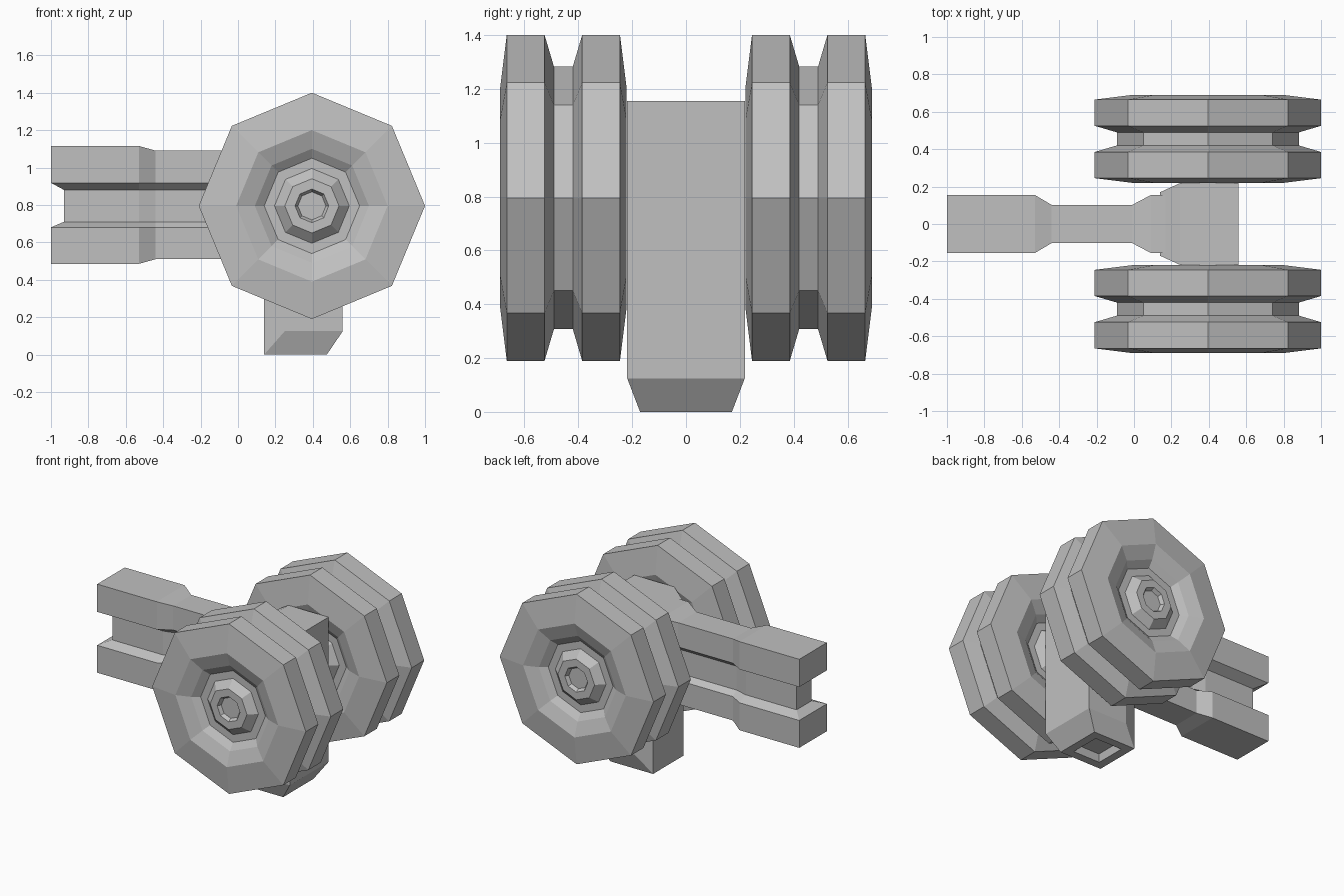
import bpy, bmesh, math
from mathutils import Vector

cube = bpy.data.objects.get("Cube")
if cube:
    bpy.data.objects.remove(cube, do_unlink=True)

grey = bpy.data.materials.new("plain_grey")
grey.use_nodes = True
colour = (0.53, 0.53, 0.53, 1)
grey.diffuse_color = colour
grey.node_tree.nodes["Principled BSDF"].inputs["Base Color"].default_value = colour


def finish(bm, name):
    """Turn a bmesh into a flat shaded grey object."""
    bmesh.ops.recalc_face_normals(bm, faces=bm.faces[:])
    mesh = bpy.data.meshes.new(name)
    bm.to_mesh(mesh)
    bm.free()
    mesh.materials.append(grey)
    obj = bpy.data.objects.new(name, mesh)
    bpy.context.collection.objects.link(obj)
    return obj


# Wheels: half profile (radius, distance from wheel centre), mirrored and spun
WHEEL_X, WHEEL_Z, WHEEL_Y, SIDES = 0.395, 0.795, 0.455, 8
HALF = [(0, 0.19), (0.075, 0.19), (0.09, 0.215), (0.145, 0.215), (0.20, 0.165),
        (0.255, 0.165), (0.305, 0.20), (0.405, 0.235), (0.605, 0.21),
        (0.605, 0.07), (0.487, 0.035)]
PROFILE = HALF + [(r, -d) for r, d in reversed(HALF)]


def wheel(name, y):
    bm = bmesh.new()
    verts = [bm.verts.new((WHEEL_X, y + d, WHEEL_Z + r)) for r, d in PROFILE]
    edges = [bm.edges.new(pair) for pair in zip(verts, verts[1:])]
    bmesh.ops.spin(bm, geom=verts + edges, cent=(WHEEL_X, y, WHEEL_Z),
                   axis=(0, 1, 0), angle=math.tau, steps=SIDES, use_merge=True)
    bmesh.ops.remove_doubles(bm, verts=bm.verts[:], dist=0.0005)
    finish(bm, name)


wheel("front_wheel", -WHEEL_Y)
wheel("back_wheel", WHEEL_Y)

# Upright post: full-width block with mitred bottom and rear edges
bm = bmesh.new()
WIDE = [(0.25, 0.125), (0.56, 0.125), (0.56, 1.155), (0.245, 1.155)]
NARROW = [(0.14, 0), (0.475, 0), (0.14, 1.10)]
for y_half, outline in ((0.218, WIDE), (0.17, NARROW)):
    for x, z in outline:
        for side in (-1, 1):
            bm.verts.new((x, side * y_half, z))
bmesh.ops.convex_hull(bm, input=bm.verts[:])
bmesh.ops.dissolve_limit(bm, angle_limit=math.radians(1),
                         verts=bm.verts[:], edges=bm.edges[:])
bmesh.ops.recalc_face_normals(bm, faces=bm.faces[:])
# Socket sunk into the foot of the post
foot = [f for f in bm.faces if f.normal.z < -0.99]
bmesh.ops.inset_region(bm, faces=foot, thickness=0.085)
bmesh.ops.inset_region(bm, faces=foot, thickness=0.02, depth=-0.05)
finish(bm, "post")

# Beam: grooved section lofted along x, (x, half width, half web, half height)
MID_Z = 0.80
STATIONS = [(-1.0, 0.155, 0.085, 0.315), (-0.53, 0.155, 0.085, 0.315),
            (-0.44, 0.102, 0.06, 0.29), (-0.01, 0.102, 0.06, 0.29),
            (0.09, 0.155, 0.085, 0.315), (0.30, 0.155, 0.085, 0.315)]
bm = bmesh.new()
rings = []
for i, (x, w, v, h) in enumerate(STATIONS):
    web_x = x + 0.07 if i == 0 else x     # the groove also crosses the free end
    side = [(x, w, h), (x, w, 0.118), (web_x, v, 0.08),
            (web_x, v, -0.09), (x, w, -0.12), (x, w, -h)]
    pts = side + [(px, -py, pz) for px, py, pz in reversed(side)]
    rings.append([bm.verts.new((px, py, MID_Z + pz)) for px, py, pz in pts])
n = len(rings[0])
for a, b in zip(rings, rings[1:]):
    for k in range(n):
        j = (k + 1) % n
        bm.faces.new((a[k], a[j], b[j], b[k]))
for ring in (rings[0], rings[-1]):
    for k in range(n // 2 - 1):
        bm.faces.new((ring[k], ring[k + 1], ring[n - 2 - k], ring[n - 1 - k]))
finish(bm, "beam")
